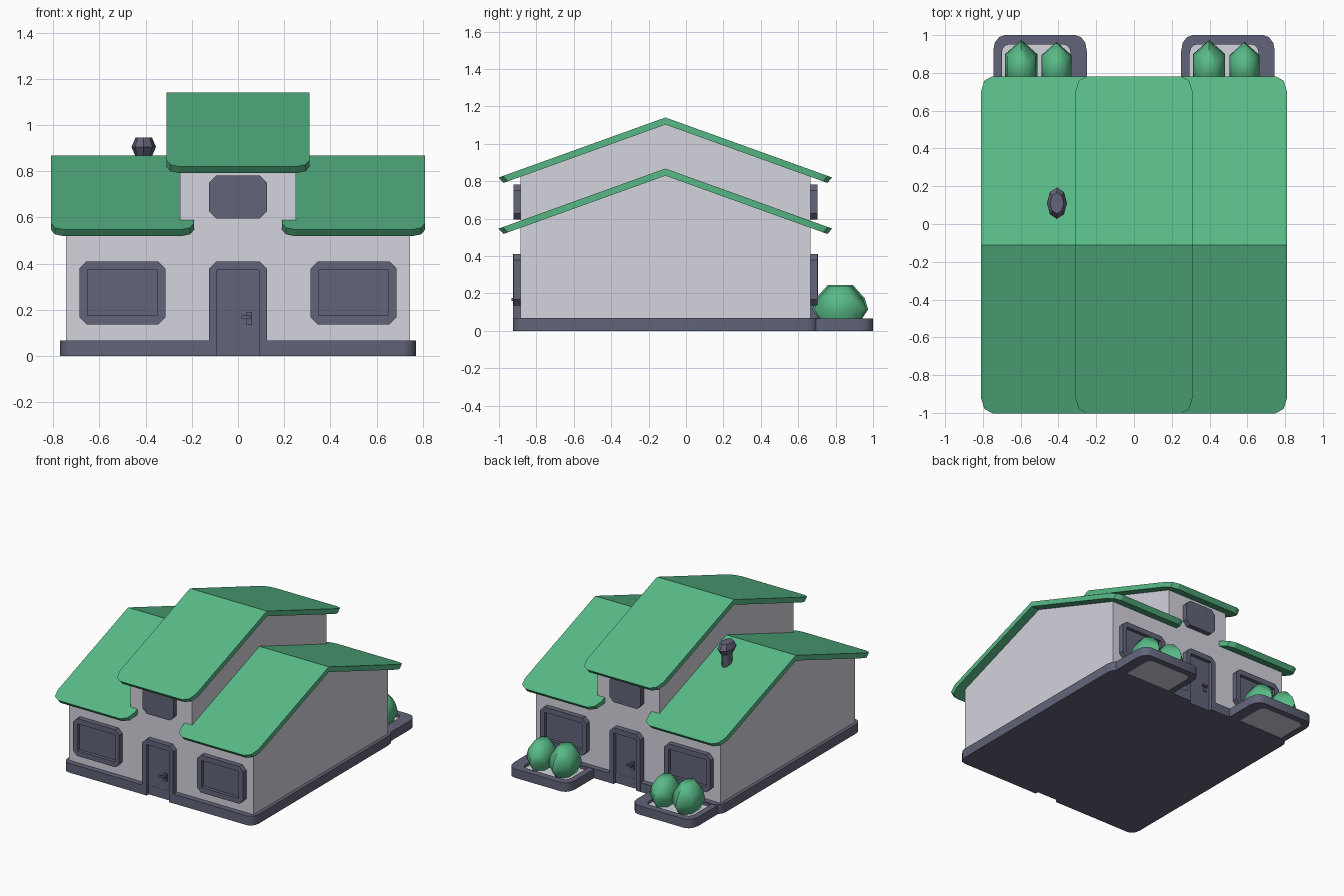
import bpy, bmesh, math
from mathutils import Vector, Matrix

if "Cube" in bpy.data.objects:
    bpy.data.objects.remove(bpy.data.objects["Cube"])


def material(name, rgb):
    lin = [((c / 255 + 0.055) / 1.055) ** 2.4 for c in rgb]
    m = bpy.data.materials.new(name)
    m.diffuse_color = (*lin, 1)
    m.use_nodes = True
    m.node_tree.nodes["Principled BSDF"].inputs["Base Color"].default_value = m.diffuse_color
    return m


GREEN = material("leaf green", (88, 186, 135))
SLATE = material("slate blue", (98, 100, 121))
WALL = material("pale grey", (212, 211, 221))
MID = -0.11      # y of the ridge, the house is symmetric about it
SLOPE = 0.36


def finish(name, bm, mat, angle=40):
    bmesh.ops.remove_doubles(bm, verts=bm.verts, dist=1e-5)
    bmesh.ops.recalc_face_normals(bm, faces=bm.faces)
    me = bpy.data.meshes.new(name)
    bm.to_mesh(me)
    bm.free()
    me.materials.append(mat)
    ob = bpy.data.objects.new(name, me)
    bpy.context.collection.objects.link(ob)
    bpy.ops.object.select_all(action='DESELECT')
    ob.select_set(True)
    bpy.context.view_layer.objects.active = ob
    bpy.ops.object.shade_smooth_by_angle(angle=math.radians(angle))
    return ob


def rounded(corners, n=3, ky=1.0):
    """Outline from (x, y, radius) right-angle corners; ky stretches radii in y."""
    out = []
    for i, (x, y, r) in enumerate(corners):
        p = Vector((x, y))
        if r == 0:
            out.append(p)
            continue
        d1 = (p - Vector(corners[i - 1][:2])).normalized()
        d2 = (Vector(corners[(i + 1) % len(corners)][:2]) - p).normalized()
        for k in range(n + 1):
            t = math.pi / 2 * k / n
            o = -d1 * r * (1 - math.sin(t)) + d2 * r * (1 - math.cos(t))
            out.append(p + Vector((o.x, o.y * ky)))
    return out


def rect(x0, x1, y0, y1, r=0.0, n=3, ky=1.0):
    return rounded([(x0, y0, r), (x1, y0, r), (x1, y1, r), (x0, y1, r)], n, ky)


def plate(name, outlines, z0, z1, mat, matrix=Matrix()):
    """Extruded flat shape; extra outlines become holes."""
    cu = bpy.data.curves.new(name, 'CURVE')
    cu.dimensions, cu.fill_mode, cu.extrude = '2D', 'BOTH', (z1 - z0) / 2
    for pts in outlines:
        s = cu.splines.new('POLY')
        s.points.add(len(pts) - 1)
        for q, p in zip(s.points, pts):
            q.co = (p[0], p[1], 0, 1)
        s.use_cyclic_u = True
    tmp = bpy.data.objects.new(name + "_outline", cu)
    bpy.context.collection.objects.link(tmp)
    me = bpy.data.meshes.new_from_object(
        tmp.evaluated_get(bpy.context.evaluated_depsgraph_get()))
    bm = bmesh.new()
    bm.from_mesh(me)
    bm.transform(matrix @ Matrix.Translation((0, 0, (z0 + z1) / 2)))
    bpy.data.objects.remove(tmp)
    bpy.data.curves.remove(cu)
    bpy.data.meshes.remove(me)
    return finish(name, bm, mat)


def rings(name, x, y, sections, sides, mat, angle):
    """Stack of oval rings (z, rx, ry) with closed ends."""
    bm = bmesh.new()
    loops = []
    for z, rx, ry in sections:
        loops.append([bm.verts.new((x + rx * math.sin(a), y + ry * math.cos(a), z))
                      for a in (2 * math.pi * i / sides for i in range(sides))])
    for a, b in zip(loops, loops[1:]):
        for i in range(sides):
            j = (i + 1) % sides
            bm.faces.new((a[i], a[j], b[j], b[i]))
    bm.faces.new(loops[0])
    bm.faces.new(loops[-1])
    return finish(name, bm, mat, angle)


def roof(name, x0, x1, peak):
    """Folded slab with rounded corners in plan."""
    bm = bmesh.new()
    for s in (-1, 1):
        half = rounded([(x0, 0, 0), (x1, 0, 0), (x1, 0.892, 0.06), (x0, 0.892, 0.06)], 2, 1.35)
        top = [bm.verts.new((p.x, MID + s * p.y, peak - SLOPE * p.y)) for p in half]
        low = [bm.verts.new((p.x, MID + s * p.y * 0.97, peak - 0.038 - SLOPE * 0.97 * p.y))
               for p in half]
        bm.faces.new(top)
        bm.faces.new(low)
        for i in range(1, len(half)):
            j = (i + 1) % len(half)
            bm.faces.new((top[i], top[j], low[j], low[i]))
    return finish(name, bm, GREEN, 25)


# Walls: gabled profiles in y-z, extruded along x
TO_X = Matrix(((0, 0, 1, 0), (1, 0, 0, 0), (0, 1, 0, 0), (0, 0, 0, 1)))
for name, w, peak in (("main_walls", 0.745, 0.868), ("upper_walls", 0.25, 1.141)):
    top = peak - 0.025
    eave = top - SLOPE * 0.775
    prof = [(MID - 0.775, 0.02), (MID + 0.775, 0.02), (MID + 0.775, eave),
            (MID, top), (MID - 0.775, eave)]
    plate(name, [prof], -w, w, WALL, TO_X)

# Roofs
roof("upper_roof", -0.31, 0.31, 1.141)
roof("right_roof", 0.19, 0.81, 0.868)
roof("left_roof", -0.81, -0.19, 0.868)

# Base slab with a notch at each door
F, B, N = MID - 0.815, MID + 0.815, 0.023
plate("base", [rounded([
    (-0.77, F, 0.05), (-0.09, F, 0), (-0.09, F + N, 0), (0.09, F + N, 0), (0.09, F, 0),
    (0.77, F, 0.05), (0.77, B, 0.05), (0.09, B, 0), (0.09, B - N, 0), (-0.09, B - N, 0),
    (-0.09, B, 0), (-0.77, B, 0.05)], 3, 1.3)], 0, 0.068, SLATE)

# Windows, doors and handles, the same on front and back
for side, turn in (("front", 0), ("back", math.pi)):
    # local x, y = across and up, local z = outwards from the wall
    M = (Matrix.Translation((0, MID, 0)) @ Matrix.Rotation(turn, 4, 'Z')
         @ Matrix.Rotation(math.pi / 2, 4, 'X'))
    for tag, c in (("left", -0.5), ("right", 0.5)):
        plate(f"{side}_{tag}_window_frame",
              [rect(c - 0.187, c + 0.187, 0.137, 0.41, 0.032, 1),
               rect(c - 0.151, c + 0.151, 0.175, 0.372)], 0.77, 0.812, SLATE, M)
        plate(f"{side}_{tag}_window_pane", [rect(c - 0.16, c + 0.16, 0.165, 0.38)],
              0.765, 0.787, SLATE, M)
    plate(f"{side}_upper_window", [rect(-0.125, 0.125, 0.595, 0.782, 0.032, 1)],
          0.77, 0.812, SLATE, M)
    plate(f"{side}_door_frame", [rounded([
        (-0.125, 0, 0), (-0.09, 0, 0), (-0.09, 0.372, 0), (0.09, 0.372, 0), (0.09, 0, 0),
        (0.125, 0, 0), (0.125, 0.41, 0.032), (-0.125, 0.41, 0.032)], 1)],
        0.77, 0.816, SLATE, M)
    plate(f"{side}_door", [rect(-0.1, 0.1, 0, 0.38)], 0.765, 0.791, SLATE, M)
    plate(f"{side}_handle_plate", [rect(0.037, 0.06, 0.135, 0.19)], 0.785, 0.8, SLATE, M)
    plate(f"{side}_handle_stem", [rect(0.043, 0.056, 0.161, 0.175)], 0.79, 0.81, SLATE, M)
    plate(f"{side}_handle_lever", [rect(0.015, 0.056, 0.161, 0.175)], 0.808, 0.822, SLATE, M)

# Planters with bushes behind the house
for tag, x in (("left", -0.745), ("right", 0.25)):
    plate(f"{tag}_planter", [
        rounded([(x, 0.69, 0), (x + 0.495, 0.69, 0), (x + 0.495, 1.0, 0.06), (x, 1.0, 0.06)], 3, 1.35),
        rounded([(x + 0.045, 0.71, 0), (x + 0.41, 0.71, 0), (x + 0.41, 0.95, 0.035),
                 (x + 0.045, 0.95, 0.035)], 3, 1.35)], 0, 0.065, SLATE)
    plate(f"{tag}_planter_floor", [rect(x + 0.03, x + 0.43, 0.695, 0.965)], 0.002, 0.045, WALL)
    for n, dx, s in ((1, 0.148, 1.0), (2, 0.335, 0.93)):
        rings(f"{tag}_bush_{n}", x + dx, 0.825,
              [(0.04, 0.066 * s, 0.1 * s), (0.115, 0.098 * s, 0.149 * s),
               (0.175, 0.086 * s, 0.13 * s), (0.245 * (0.5 + s / 2), 0.044 * s, 0.067 * s)],
              6, GREEN, 65)

# Roof vent
rings("vent_pipe", -0.408, 0.11, [(0.72, 0.03, 0.046), (0.88, 0.03, 0.046)], 8, SLATE, 50)
rings("vent_cap", -0.408, 0.11, [(0.865, 0.036, 0.056), (0.905, 0.053, 0.083),
                                 (0.945, 0.036, 0.056)], 8, SLATE, 30)
